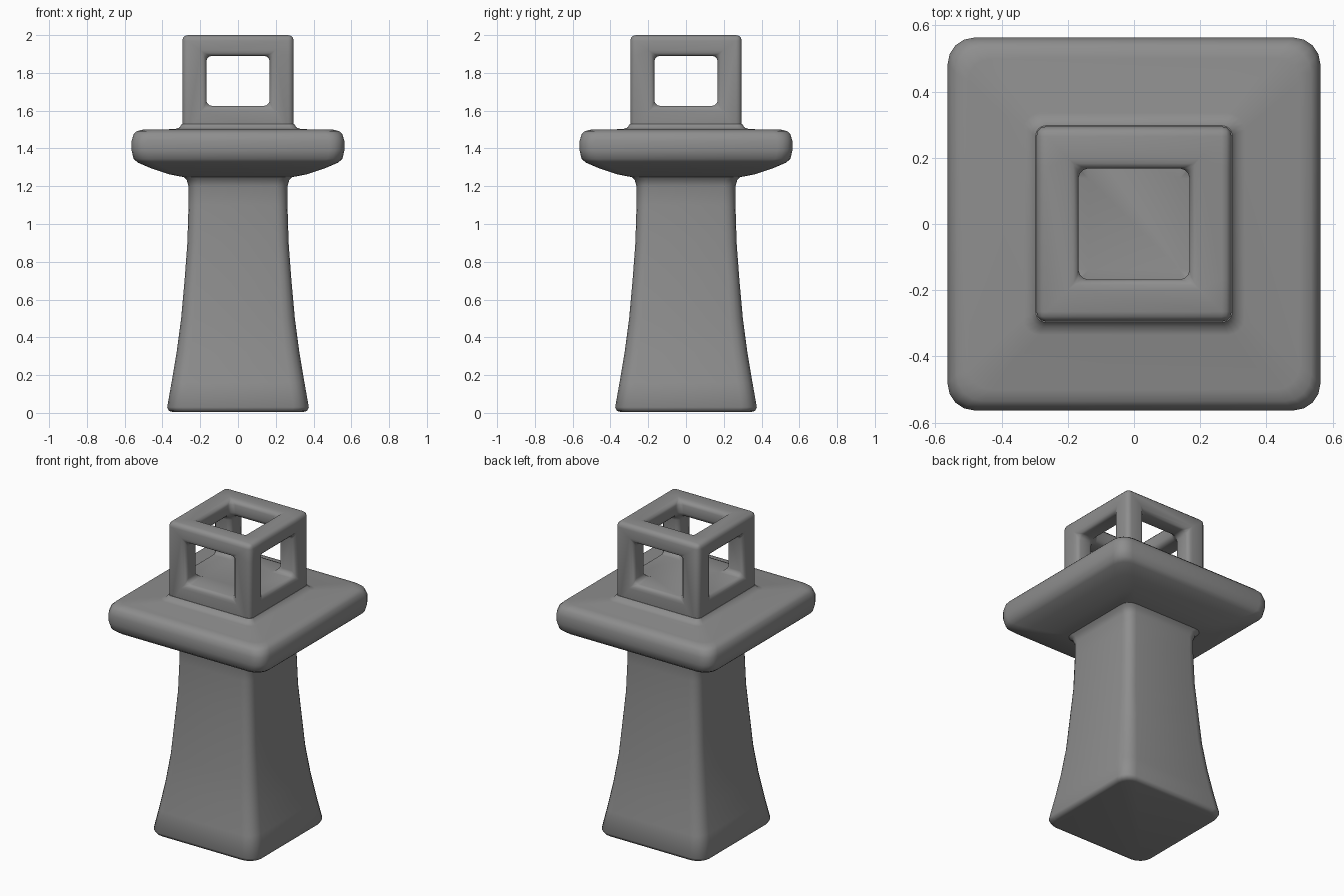
import bpy, bmesh, math
from itertools import product

if "Cube" in bpy.data.objects:
    bpy.data.objects.remove(bpy.data.objects["Cube"], do_unlink=True)

stone = bpy.data.materials.new("stone_grey")
stone.use_nodes = True
GREY = (0.27, 0.27, 0.27, 1)
stone.diffuse_color = GREY
stone.node_tree.nodes["Principled BSDF"].inputs["Base Color"].default_value = GREY


def finish(name, bm, angle):
    bmesh.ops.recalc_face_normals(bm, faces=bm.faces)
    mesh = bpy.data.meshes.new(name)
    bm.to_mesh(mesh)
    bm.free()
    mesh.materials.append(stone)
    obj = bpy.data.objects.new(name, mesh)
    bpy.context.collection.objects.link(obj)
    bpy.ops.object.select_all(action='DESELECT')
    obj.select_set(True)
    bpy.context.view_layer.objects.active = obj
    bpy.ops.object.shade_smooth_by_angle(angle=math.radians(angle))
    return obj


def rounded_loft(name, profile, steps=4):
    """Stack rounded squares given as (half width, height, corner radius)."""
    bm = bmesh.new()
    rings = []
    for half, z, radius in profile:
        ring = []
        for corner in range(4):
            mid = math.pi / 4 + corner * math.pi / 2
            cx = math.copysign(half - radius, math.cos(mid))
            cy = math.copysign(half - radius, math.sin(mid))
            for i in range(steps + 1):
                a = (corner + i / steps) * math.pi / 2
                ring.append(bm.verts.new((cx + radius * math.cos(a),
                                          cy + radius * math.sin(a), z)))
        rings.append(ring)
    for low, high in zip(rings, rings[1:]):
        for i in range(len(low)):
            j = (i + 1) % len(low)
            bm.faces.new((low[i], low[j], high[j], high[i]))
    bm.faces.new(rings[0][::-1])
    bm.faces.new(rings[-1])
    return finish(name, bm, 50)


# Flared tower shaft, spreading into the platform at its top
rounded_loft("tower_shaft", [
    (0.345, 0.005, 0.07), (0.365, 0.01, 0.08), (0.375, 0.03, 0.08),
    (0.352, 0.16, 0.08), (0.325, 0.32, 0.075), (0.301, 0.5, 0.07),
    (0.283, 0.7, 0.06), (0.268, 0.9, 0.06), (0.262, 1.1, 0.06),
    (0.262, 1.2, 0.06), (0.272, 1.235, 0.06), (0.3, 1.26, 0.06)])

# Gallery platform with a sloped underside and a low fillet on top
rounded_loft("gallery_platform", [
    (0.27, 1.245, 0.06), (0.36, 1.262, 0.06), (0.46, 1.295, 0.07),
    (0.53, 1.325, 0.08), (0.553, 1.345, 0.08), (0.563, 1.39, 0.08),
    (0.563, 1.44, 0.08), (0.553, 1.475, 0.08), (0.535, 1.492, 0.08),
    (0.5, 1.5, 0.07), (0.335, 1.502, 0.05), (0.31, 1.51, 0.035),
    (0.297, 1.53, 0.03)])

# Open lantern cage: outer bars and the solid floor of a block grid
side = (-0.295, -0.168, 0.168, 0.295)
levels = (1.45, 1.625, 1.89, 2.0)


def filled(i, j, k):
    inside = all(0 <= c <= 2 for c in (i, j, k))
    return inside and (k == 0 or sum(c != 1 for c in (i, j, k)) >= 2)


bm = bmesh.new()
for cell in product(range(3), repeat=3):
    if not filled(*cell):
        continue
    for axis, step in product(range(3), (-1, 1)):
        other = list(cell)
        other[axis] += step
        if filled(*other):
            continue
        u, v = [a for a in range(3) if a != axis]
        corners = []
        for du, dv in ((0, 0), (1, 0), (1, 1), (0, 1)):
            p = list(cell)
            p[axis] += step > 0
            p[u] += du
            p[v] += dv
            corners.append(bm.verts.new((side[p[0]], side[p[1]], levels[p[2]])))
        bm.faces.new(corners)
bmesh.ops.remove_doubles(bm, verts=bm.verts, dist=0.001)
bmesh.ops.recalc_face_normals(bm, faces=bm.faces)
bmesh.ops.dissolve_limit(bm, angle_limit=0.01, verts=bm.verts, edges=bm.edges)
edges = [e for e in bm.edges if e.calc_face_angle(0) > 0.5]
bmesh.ops.bevel(bm, geom=edges, offset=0.03, segments=3, profile=0.5,
                affect='EDGES', clamp_overlap=True)
finish("lantern_cage", bm, 60)
